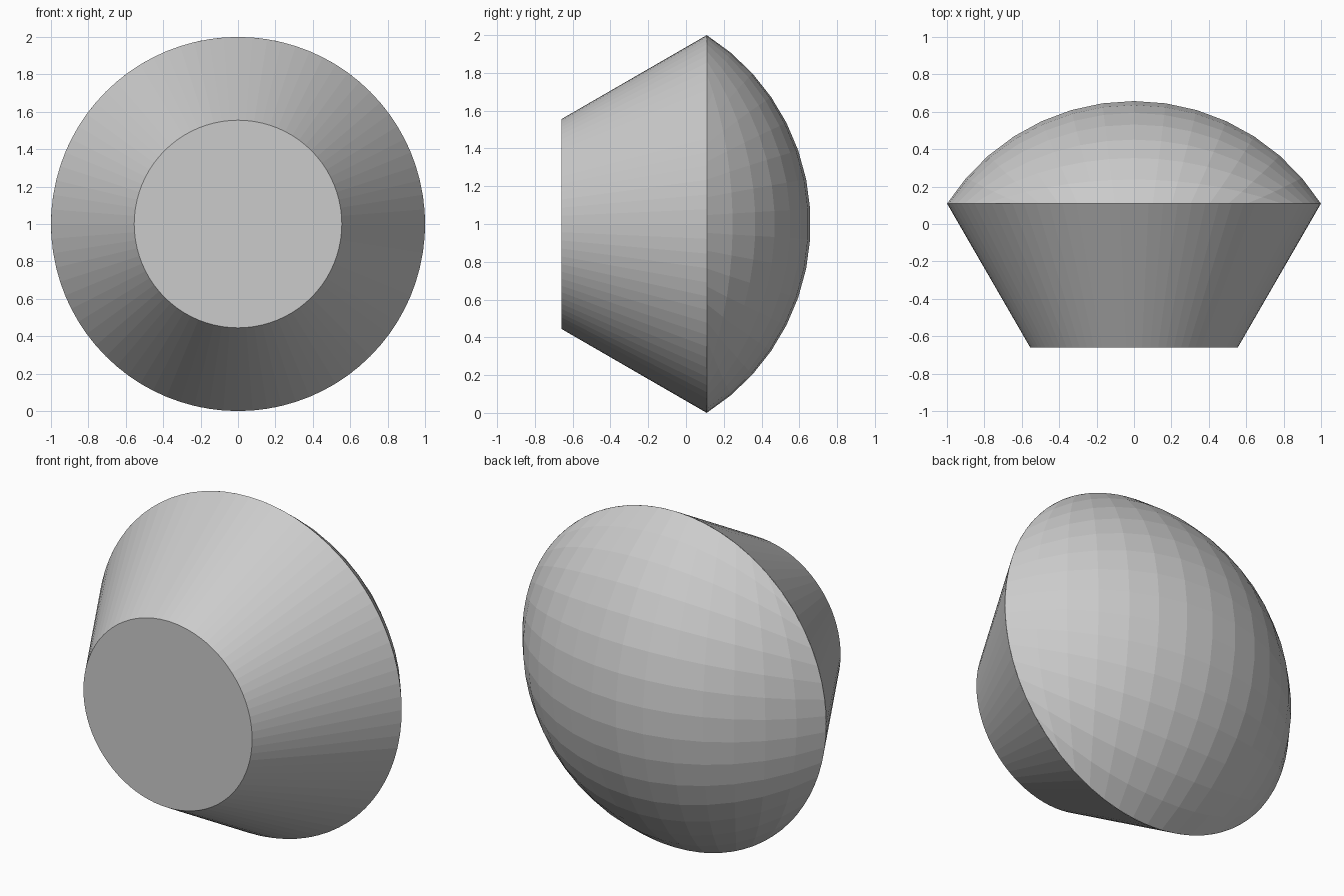
import bpy, bmesh
from math import sin, cos, sqrt, atan2, pi, asin

if "Cube" in bpy.data.objects:
    bpy.data.objects.remove(bpy.data.objects["Cube"])

RIM_Y, TOP_Y, BASE_Y = 0.11, 0.66, -0.66
RIM_R, BASE_R = 1.0, 0.555
CENTRE_Z = 1.0


def finish(bm, name):
    bmesh.ops.recalc_face_normals(bm, faces=bm.faces)
    mesh = bpy.data.meshes.new(name)
    bm.to_mesh(mesh)
    bm.free()
    obj = bpy.data.objects.new(name, mesh)
    bpy.context.collection.objects.link(obj)
    return obj


# Tapered body: closed at the small front disc, open under the dome
bm = bmesh.new()
n = 80
rings = [[bm.verts.new((r * cos(2 * pi * i / n), y, CENTRE_Z + r * sin(2 * pi * i / n)))
          for i in range(n)] for r, y in ((BASE_R, BASE_Y), (RIM_R, RIM_Y))]
bm.faces.new(rings[0])
for i in range(n):
    j = (i + 1) % n
    bm.faces.new((rings[0][i], rings[0][j], rings[1][j], rings[1][i]))
body = finish(bm, "tapered_body")
# outward direction for the open shell
bm = bmesh.new()
bm.from_mesh(body.data)
bm.faces.ensure_lookup_table()
if bm.faces[0].normal.y > 0:
    bmesh.ops.reverse_faces(bm, faces=bm.faces)
bm.to_mesh(body.data)
bm.free()

# Faceted dome: a quad grid wrapped onto a spherical cap
height = TOP_Y - RIM_Y
radius = (RIM_R ** 2 + height ** 2) / (2 * height)
max_angle = asin(RIM_R / radius)
cols, rows = 14, 15
bm = bmesh.new()
grid = []
for a in range(cols + 1):
    line = []
    for b in range(rows + 1):
        u, v = 2 * a / cols - 1, 2 * b / rows - 1
        x, z = u * sqrt(1 - v * v / 2), v * sqrt(1 - u * u / 2)
        t, turn = max_angle * sqrt(x * x + z * z), atan2(z, x)
        line.append(bm.verts.new((radius * sin(t) * cos(turn),
                                  TOP_Y - radius * (1 - cos(t)),
                                  CENTRE_Z + radius * sin(t) * sin(turn))))
    grid.append(line)
for a in range(cols):
    for b in range(rows):
        bm.faces.new((grid[a][b], grid[a][b + 1], grid[a + 1][b + 1], grid[a + 1][b]))
dome = finish(bm, "dome")
bm = bmesh.new()
bm.from_mesh(dome.data)
if sum(f.normal.y for f in bm.faces) < 0:
    bmesh.ops.reverse_faces(bm, faces=bm.faces)
bm.to_mesh(dome.data)
bm.free()
